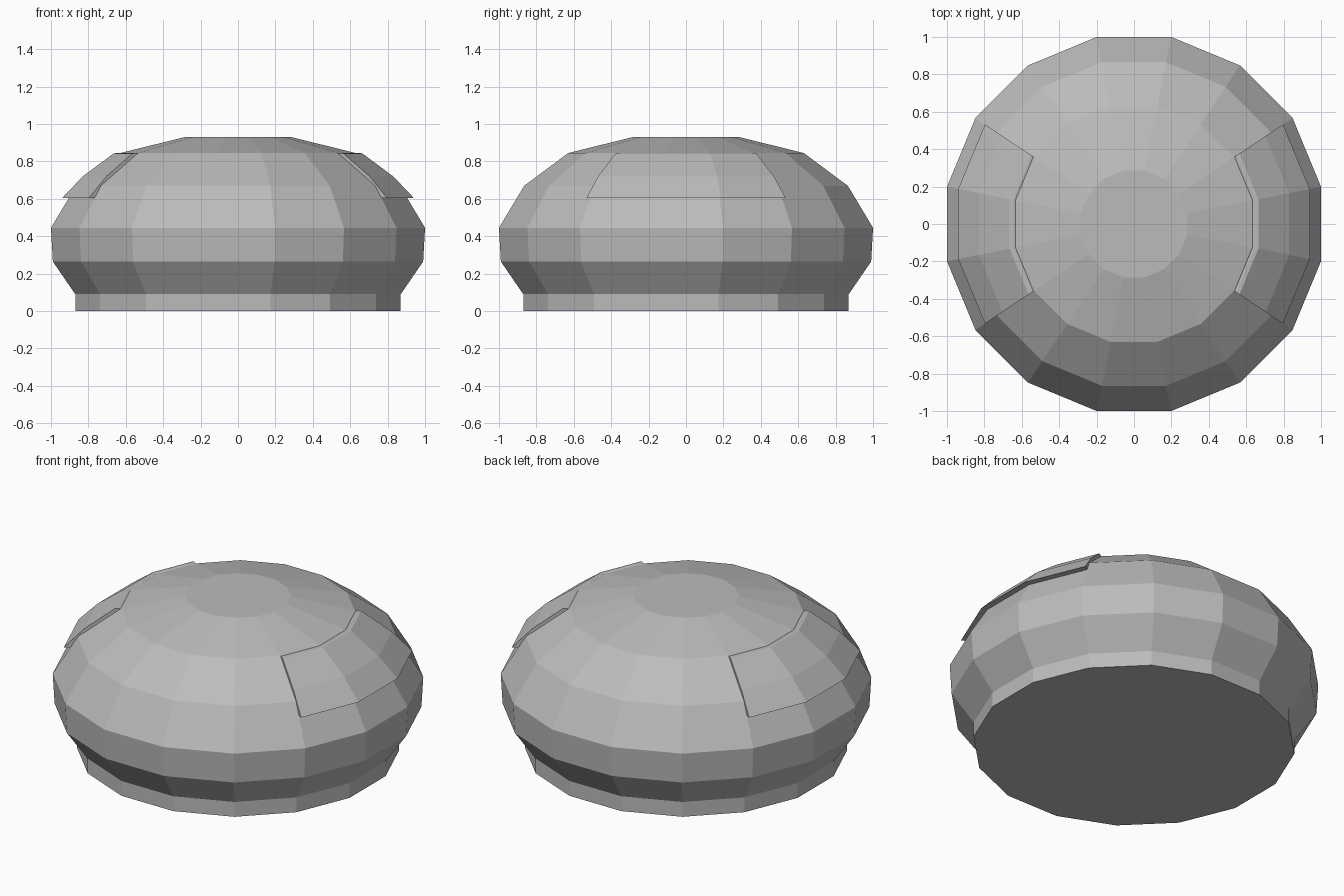
import bpy, bmesh, math

cube = bpy.data.objects.get("Cube")
if cube:
    bpy.data.objects.remove(cube, do_unlink=True)

SIDES = 16
STEP = 2 * math.pi / SIDES
CORNER = 1 / math.cos(STEP / 2)      # flat-to-flat radius -> corner radius

grey = bpy.data.materials.new("plain_grey")
grey.use_nodes = True
grey.diffuse_color = (0.5, 0.5, 0.5, 1)
grey.node_tree.nodes["Principled BSDF"].inputs["Base Color"].default_value = (0.5, 0.5, 0.5, 1)


def ring(bm, radius, z, angles):
    r = radius * CORNER
    return [bm.verts.new((r * math.cos(a), r * math.sin(a), z)) for a in angles]


def bridge(bm, a, b, closed):
    for i in range(len(a) if closed else len(a) - 1):
        j = (i + 1) % len(a)
        bm.faces.new((a[i], a[j], b[j], b[i]))


def finish(bm, name):
    bmesh.ops.recalc_face_normals(bm, faces=bm.faces)
    mesh = bpy.data.meshes.new(name)
    bm.to_mesh(mesh)
    bm.free()
    mesh.materials.append(grey)
    obj = bpy.data.objects.new(name, mesh)
    bpy.context.collection.objects.link(obj)
    return obj


# Faceted dome body with a narrower foot
profile = [(0.87, 0), (0.87, 0.09), (0.99, 0.265), (1.0, 0.445),
           (0.865, 0.67), (0.63, 0.845), (0.285, 0.93)]
bm = bmesh.new()
angles = [(i + 0.5) * STEP for i in range(SIDES)]
rings = [ring(bm, r, z, angles) for r, z in profile]
for low, high in zip(rings, rings[1:]):
    bridge(bm, low, high, True)
bm.faces.new(rings[0])
bm.faces.new(rings[-1])
finish(bm, "dome_body")

# Raised side plates, each three facets wide, with a small top bevel
plate_profile = [(0.88, 0.605), (0.94, 0.605), (0.83, 0.72), (0.665, 0.843),
                 (0.645, 0.845), (0.61, 0.835), (0.845, 0.66)]
for name, facing in (("left_plate", 0), ("right_plate", math.pi)):
    bm = bmesh.new()
    angles = [facing + (i - 1.5) * STEP for i in range(4)]
    rows = [ring(bm, r, z, angles) for r, z in plate_profile]
    for i, row in enumerate(rows):
        bridge(bm, row, rows[(i + 1) % len(rows)], False)
    for end in (0, -1):
        bm.faces.new([row[end] for row in rows])
    finish(bm, name)
